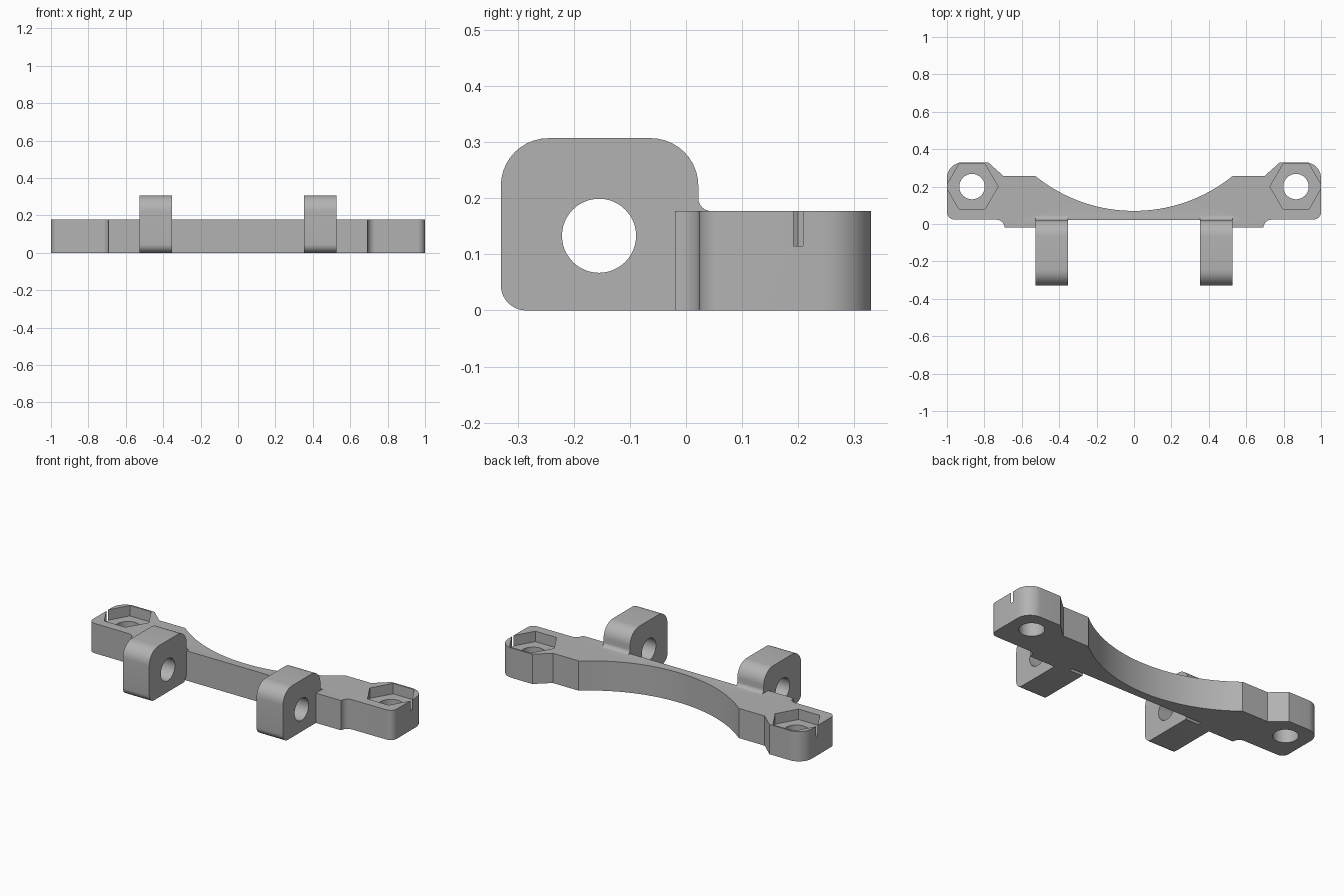
import bpy, bmesh, math
from mathutils import Vector

if "Cube" in bpy.data.objects:
    bpy.data.objects.remove(bpy.data.objects["Cube"])

H = 0.177          # thickness of the bar
NUT = (0.866, 0.2)  # centre of the nut pockets

grey = bpy.data.materials.new("plain grey")
grey.diffuse_color = (0.45, 0.45, 0.45, 1)
grey.use_nodes = True
grey.node_tree.nodes["Principled BSDF"].inputs["Base Color"].default_value = grey.diffuse_color


def rounded(points, steps=10):
    """Closed outline from (a, b, radius) corners, each filleted to its radius."""
    out = []
    for i, (a, b, r) in enumerate(points):
        p = Vector((a, b))
        if not r:
            out.append(p)
            continue
        u = (Vector(points[i - 1][:2]) - p).normalized()
        v = (Vector(points[(i + 1) % len(points)][:2]) - p).normalized()
        half = u.angle(v) / 2
        centre = p + (u + v).normalized() * r / math.sin(half)
        s = p + u * r / math.tan(half) - centre
        e = p + v * r / math.tan(half) - centre
        turn = s.angle(e)
        for k in range(steps + 1):
            t = k / steps
            out.append(centre + (s * math.sin((1 - t) * turn) + e * math.sin(t * turn)) / math.sin(turn))
    return out


def circle(a, b, r, n):
    return [Vector((a + r * math.cos(2 * math.pi * k / n), b + r * math.sin(2 * math.pi * k / n))) for k in range(n)]


def prism(name, outline, lo, hi, axis="Z"):
    """Extrude an outline along Z (outline is x, y) or X (outline is y, z)."""
    place = (lambda p, h: (p.x, p.y, h)) if axis == "Z" else (lambda p, h: (h, p.x, p.y))
    bm = bmesh.new()
    low = [bm.verts.new(place(p, lo)) for p in outline]
    high = [bm.verts.new(place(p, hi)) for p in outline]
    bm.faces.new(low)
    bm.faces.new(high)
    for i in range(len(low)):
        j = (i + 1) % len(low)
        bm.faces.new((low[i], low[j], high[j], high[i]))
    bmesh.ops.recalc_face_normals(bm, faces=bm.faces)
    mesh = bpy.data.meshes.new(name)
    bm.to_mesh(mesh)
    bm.free()
    mesh.materials.append(grey)
    ob = bpy.data.objects.new(name, mesh)
    bpy.context.collection.objects.link(ob)
    return ob


def combine(target, other, operation):
    mod = target.modifiers.new(operation, "BOOLEAN")
    mod.operation, mod.solver, mod.object = operation, "EXACT", other
    bpy.context.view_layer.objects.active = target
    bpy.ops.object.modifier_apply(modifier=mod.name)
    bpy.data.objects.remove(other)


# Bar outline: right half from front to back, concave arc, then mirrored
half = [(0.44, 0.022, 0), (0.44, -0.02, 0), (0.692, -0.02, 0), (0.692, 0.022, 0.0),
        (1.0, 0.024, 0.04), (1.0, 0.33, 0.085), (0.78, 0.33, 0.0), (0.697, 0.256, 0), (0.527, 0.256, 0)]
# concave relief where the step meets the end block
relief = [(0.735 - 0.043 * math.cos(t), -0.02 + 0.043 * math.sin(t), 0)
          for t in [math.pi / 2 * k / 8 for k in range(9)]]
half[2:4] = relief
R = 0.838
arc_y = 0.07 + R
sweep = math.asin(0.527 / R)
arc = [(R * math.sin(sweep * k / 24), arc_y - R * math.cos(sweep * k / 24), 0) for k in range(23, -24, -1)]
left = [(-x, y, r) for x, y, r in reversed(half)]
bracket = prism("mounting_bracket", rounded(half + arc + left), 0, H)

# Hinge lugs with a small fillet blending onto the bar
lug = rounded([(-0.33, 0, 0.045), (0.0, 0, 0), (0.045, 0.08, 0), (0.045, H, 0),
               (0.022, H, 0.0), (0.022, 0.307, 0.085), (-0.33, 0.307, 0.085)])
fillet = [Vector((0.045 - 0.023 * math.sin(t), H + 0.023 - 0.023 * math.cos(t)))
          for t in [math.pi / 2 * k / 6 for k in range(7)]]
i = next(k for k, p in enumerate(lug) if (p - Vector((0.045, H))).length < 1e-5)
lug[i:i + 2] = fillet
for x0 in (-0.527, 0.353):
    combine(bracket, prism("lug", lug, x0, x0 + 0.174, "X"), "UNION")

# Pin bore through the lugs
combine(bracket, prism("pin_bore", circle(-0.155, 0.133, 0.066, 48), -0.7, 0.7, "X"), "DIFFERENCE")

# Bolt holes and hexagonal nut pockets
for s in (-1, 1):
    combine(bracket, prism("bolt_hole", circle(s * NUT[0], NUT[1], 0.068, 48), -0.1, 0.3), "DIFFERENCE")
    combine(bracket, prism("nut_pocket", circle(s * NUT[0], NUT[1], 0.139, 6), 0.115, 0.3), "DIFFERENCE")

bpy.ops.object.select_all(action="DESELECT")
bracket.select_set(True)
bpy.context.view_layer.objects.active = bracket
bpy.ops.object.shade_smooth_by_angle(angle=math.radians(25))
